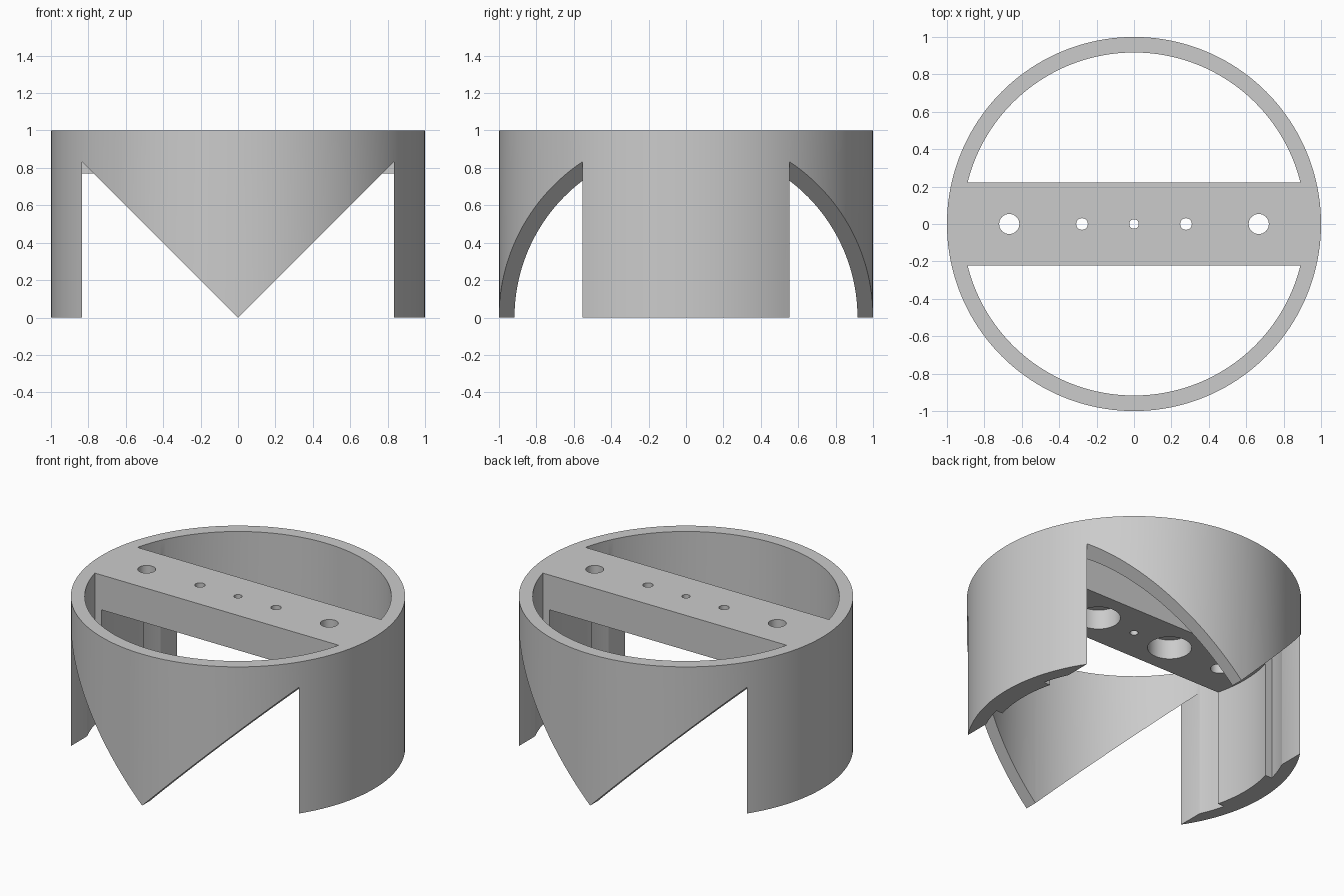
import bpy, bmesh, math

if "Cube" in bpy.data.objects:
    bpy.data.objects.remove(bpy.data.objects["Cube"], do_unlink=True)

HALF_BAR = 0.222      # half width of the cross bar
BAR_BOTTOM = 0.77
LEG_X = 0.833         # where the skirt cuts meet the legs
SEGMENTS = 160

grey = bpy.data.materials.new("plain grey")
grey.use_nodes = True
grey.diffuse_color = (0.6, 0.6, 0.6, 1)
grey.node_tree.nodes["Principled BSDF"].inputs["Base Color"].default_value = (0.6, 0.6, 0.6, 1)


def prism(name, profile, low, high, axis="z"):
    """Closed prism: profile is (x, y) along z, or (x, z) along y."""
    bm = bmesh.new()

    def place(p, h):
        return (p[0], p[1], h) if axis == "z" else (p[0], h, p[1])

    base = bm.faces.new([bm.verts.new(place(p, low)) for p in profile])
    top = bmesh.ops.extrude_face_region(bm, geom=[base])["geom"]
    shift = place((0, 0), high - low)
    bmesh.ops.translate(bm, vec=shift, verts=[v for v in top if isinstance(v, bmesh.types.BMVert)])
    bmesh.ops.recalc_face_normals(bm, faces=bm.faces)
    mesh = bpy.data.meshes.new(name)
    bm.to_mesh(mesh)
    bm.free()
    obj = bpy.data.objects.new(name, mesh)
    bpy.context.collection.objects.link(obj)
    return obj


def arc(radius, start, end, steps, cx=0):
    return [(cx + radius * math.cos(start + (end - start) * i / steps),
             radius * math.sin(start + (end - start) * i / steps)) for i in range(steps + 1)]


def circle(radius, steps=SEGMENTS, cx=0):
    return arc(radius, 0, math.tau, steps, cx)[:-1]


def cut(target, cutter):
    cutter.hide_render = True
    mod = target.modifiers.new("cut", "BOOLEAN")
    mod.operation = "DIFFERENCE"
    mod.solver = "EXACT"
    mod.object = cutter
    bpy.context.view_layer.objects.active = target
    bpy.ops.object.modifier_apply(modifier=mod.name)
    bpy.data.objects.remove(cutter, do_unlink=True)


# Solid drum that becomes the ring, bar and legs
body = prism("ring_body_with_cross_bar", circle(1), 0, 1)
body.data.materials.append(grey)

# Half-moon openings on both sides of the bar
edge = math.asin(HALF_BAR / 0.917)
for turn in (0, math.pi):
    cut(body, prism("half_moon_cutter", arc(0.917, edge + turn, math.pi - edge + turn, 72), -0.1, 1.1))

# Hollow beneath the bar, leaving a pad inside each leg
side = math.asin(0.3 / 0.87)
hollow = arc(0.87, -side, side, 24) + arc(0.87, math.pi - side, math.pi + side, 24)
cut(body, prism("hollow_cutter", hollow, -0.1, BAR_BOTTOM))

# Pointed skirts: triangular cuts beside every leg
for sx in (1, -1):
    triangle = [(-0.1 * sx, -0.1), (LEG_X * sx, -0.1), (LEG_X * sx, LEG_X)]
    for sy in (1, -1):
        cut(body, prism("skirt_cutter", triangle, 0.3 * sy, 1.2 * sy, "y"))

# Through holes in the bar, and wide bores from underneath
for x, radius in ((0, 0.025), (0.278, 0.031), (-0.278, 0.031), (0.667, 0.054), (-0.667, 0.054)):
    cut(body, prism("hole_cutter", circle(radius, 32, x), 0.5, 1.1))
for x in (0.278, -0.278):
    cut(body, prism("bore_cutter", circle(0.132, 48, x), 0.5, BAR_BOTTOM + 0.13))

# Smooth curved walls, crisp edges
bpy.ops.object.select_all(action="DESELECT")
body.select_set(True)
bpy.context.view_layer.objects.active = body
bpy.ops.object.shade_smooth_by_angle(angle=math.radians(30))
